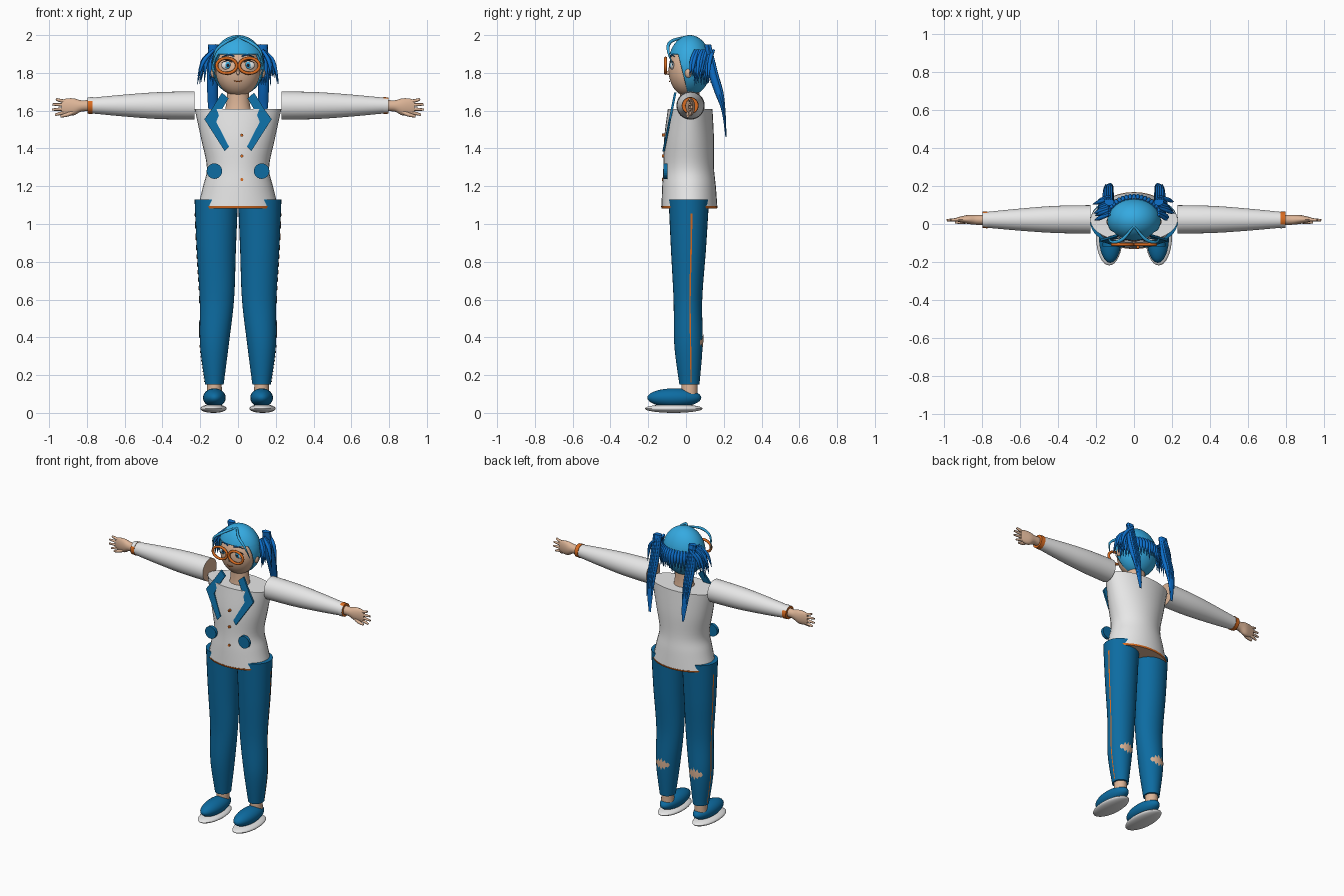
import bpy, bmesh, random
from math import sin, cos, pi, radians
from mathutils import Vector

if "Cube" in bpy.data.objects:
    bpy.data.objects.remove(bpy.data.objects["Cube"])
random.seed(4)


def material(name, r, g, b):
    m = bpy.data.materials.new(name)
    m.use_nodes = True
    m.diffuse_color = (r, g, b, 1)
    m.node_tree.nodes["Principled BSDF"].inputs["Base Color"].default_value = (r, g, b, 1)
    return m


SKIN = material("skin", 0.72, 0.46, 0.31)
WHITE = material("white", 0.8, 0.8, 0.8)
DENIM = material("deep blue", 0.004, 0.15, 0.36)
HAIR = material("light blue hair", 0.035, 0.4, 0.75)
TAIL = material("strong blue hair", 0.004, 0.16, 0.6)
ORANGE = material("orange", 0.7, 0.15, 0.015)
DARK = material("dark", 0.015, 0.015, 0.025)


def finish(name, bm, mats, smooth=True):
    bmesh.ops.recalc_face_normals(bm, faces=bm.faces[:])
    mesh = bpy.data.meshes.new(name)
    bm.to_mesh(mesh)
    bm.free()
    for m in mats:
        mesh.materials.append(m)
    ob = bpy.data.objects.new(name, mesh)
    bpy.context.collection.objects.link(ob)
    if smooth:
        bpy.ops.object.select_all(action='DESELECT')
        ob.select_set(True)
        bpy.context.view_layer.objects.active = ob
        bpy.ops.object.shade_smooth_by_angle(angle=radians(40))
    return ob


def spline(rows, f):
    """Smoothly interpolate rows of numbers; f runs from 0 to 1."""
    n = len(rows) - 1
    i = min(int(f * n), n - 1)
    t = f * n - i
    a, b = rows[i], rows[i + 1]
    p, q = rows[max(i - 1, 0)], rows[min(i + 2, n)]
    return [0.5 * (2 * y + (z - x) * t + (2 * x - 5 * y + 4 * z - w) * t * t
                   + (3 * y - x - 3 * z + w) * t ** 3) for x, y, z, w in zip(p, a, b, q)]


def ring_point(row, ang, axis='z', side=1, grow=0):
    t, u, ru, v, rv = row
    a, b = u + (ru + grow) * cos(ang), v + (rv + grow) * sin(ang)
    return Vector((side * a, b, t)) if axis == 'z' else Vector((side * t, a, b))


def loft(name, rows, mats, axis='z', side=1, steps=5, segs=32, rule=None):
    """Elliptical sections along an axis, with end caps."""
    bm = bmesh.new()
    count = (len(rows) - 1) * steps
    rings = [[bm.verts.new(ring_point(spline(rows, k / count), 2 * pi * j / segs, axis, side))
              for j in range(segs)] for k in range(count + 1)]
    for lo, hi in zip(rings, rings[1:]):
        for j in range(segs):
            bm.faces.new((lo[j], lo[j - 1], hi[j - 1], hi[j]))
    bm.faces.new(rings[0])
    bm.faces.new(rings[-1])
    bmesh.ops.recalc_face_normals(bm, faces=bm.faces[:])
    if rule:
        for f in bm.faces:
            f.material_index = rule(f)
    return finish(name, bm, mats)


def ball(name, loc, radii, mat, segs=32):
    bm = bmesh.new()
    bmesh.ops.create_uvsphere(bm, u_segments=segs, v_segments=segs // 2, radius=1)
    bmesh.ops.scale(bm, vec=radii, verts=bm.verts)
    bmesh.ops.translate(bm, vec=loc, verts=bm.verts)
    return finish(name, bm, [mat])


def strand(name, points, radius, mat, taper=(1, 0.8, 0.1), cyclic=False):
    cu = bpy.data.curves.new(name, 'CURVE')
    cu.dimensions = '3D'
    cu.bevel_depth, cu.bevel_resolution = radius, 2
    cu.use_fill_caps = True
    sp = cu.splines.new('POLY')
    fine = 1 if cyclic else 8
    n = (len(points) - 1) * fine
    sp.points.add(n)
    for k, pt in enumerate(sp.points):
        pt.co = (*spline(points, k / n), 1)
        pt.radius = 1 if cyclic else spline([(t,) for t in taper], k / n)[0]
    sp.use_cyclic_u = cyclic
    cu.materials.append(mat)
    ob = bpy.data.objects.new(name, cu)
    bpy.context.collection.objects.link(ob)
    bpy.ops.object.select_all(action='DESELECT')
    ob.select_set(True)
    bpy.context.view_layer.objects.active = ob
    bpy.ops.object.convert(target='MESH')


def plate(name, outline, depth_at, thick, mat):
    """Flat outline in x and z, pushed to a depth and thickened."""
    bm = bmesh.new()
    front = [bm.verts.new((x, depth_at(z), z)) for x, z in outline]
    back = [bm.verts.new((x, depth_at(z) + thick, z)) for x, z in outline]
    bm.faces.new(front)
    bm.faces.new(back[::-1])
    for j in range(len(front)):
        bm.faces.new((front[j - 1], front[j], back[j], back[j - 1]))
    finish(name, bm, [mat], smooth=False)


def disc(x, z, r):
    return [(x + r * cos(a * pi / 12), z + r * sin(a * pi / 12)) for a in range(24)]


# Jacket body, hem, buttons and neck
loft("jacket", [(1.09, 0, .213, .018, .148), (1.2, 0, .185, .016, .142), (1.3, 0, .165, .014, .134),
                (1.45, 0, .195, .016, .132), (1.61, 0, .23, .022, .118)], [WHITE, SKIN],
     rule=lambda f: 1 if f.normal.z < -0.9 else 0)
loft("jacket_hem", [(1.083, 0, .212, .018, .147), (1.094, 0, .215, .018, .15)], [ORANGE, SKIN], steps=1,
     rule=lambda f: 1 if f.normal.z < -0.9 else 0)
for z in (1.47, 1.36, 1.235):
    plate("button", disc(.02, z, .008), lambda z: -.128, .03, ORANGE)
loft("neck", [(1.58, 0, .075, .02, .06), (1.64, 0, .062, .02, .052), (1.74, 0, .055, .02, .05)], [SKIN])

LEG = [(1.13, .115, .115, .015, .107), (.87, .115, .104, .013, .093), (.6, .112, .091, .01, .076),
       (.36, .125, .076, .013, .075), (.15, .125, .049, .018, .053)]
LAPEL = [(.05, 1.665), (.085, 1.695), (.135, 1.615), (.178, 1.555), (.07, 1.385),
         (.048, 1.41), (.115, 1.54), (.098, 1.585)]


def leg_strip(name, side, angles, f_low, f_high, mat, cols):
    """Thin surface lying on the trouser leg; limits may vary across it."""
    bm = bmesh.new()
    grid = []
    for i in range(cols + 1):
        ang = angles[0] + (angles[1] - angles[0]) * i / cols
        lo, hi = f_low(i), f_high(i)
        grid.append([bm.verts.new(ring_point(spline(LEG, lo + (hi - lo) * k / 24), ang, 'z', side, .003))
                     for k in range(25)])
    for a, b in zip(grid, grid[1:]):
        for k in range(24):
            bm.faces.new((a[k], b[k], b[k + 1], a[k + 1]))
    finish(name, bm, [mat])


for s, label in ((1, "left_"), (-1, "right_")):
    # Trouser leg with side stripe and a ragged hole on the calf
    loft(label + "trouser_leg", LEG, [DENIM], side=s, steps=8)
    leg_strip(label + "stripe", s, (.1, .19), lambda i: .09, lambda i: .98, ORANGE, 2)
    jag = [0.006, .02, .012, .038, .018, .046, .02, .036, .012, .02, .006]
    leg_strip(label + "calf_hole", s, (radians(50), radians(130)), lambda i: .735 - jag[i],
              lambda i: .735 + jag[10 - i], SKIN, 10)
    # Ankle and shoe
    loft(label + "ankle", [(.1, .125, .04, .018, .042), (.17, .125, .038, .018, .042)], [SKIN], side=s)
    ball(label + "shoe", (s * .125, -.062, .08), (.06, .143, .05), DENIM)
    ball(label + "sole", (s * .13, -.065, .023), (.07, .153, .023), WHITE)

    # Sleeve, open toward the shoulder, and cuff
    loft(label + "sleeve", [(.23, .024, .075, 1.627, .075), (.42, .024, .071, 1.627, .071),
                            (.6, .023, .058, 1.627, .058), (.78, .022, .041, 1.627, .041)],
         [WHITE, SKIN], 'x', s, rule=lambda f: 1 if f.normal.x * s < -0.9 else 0)
    loft(label + "cuff", [(.77, .022, .045, 1.627, .045), (.797, .022, .043, 1.627, .043)],
         [ORANGE, WHITE], 'x', s, steps=2,
         rule=lambda f: int(f.normal.y < -.5) if s > 0 else int(f.normal.z > .6))
    # Hand
    loft(label + "hand", [(.78, .022, .026, 1.627, .03), (.83, .022, .026, 1.625, .03),
                          (.87, .024, .024, 1.62, .045), (.91, .024, .016, 1.62, .044),
                          (.935, .024, .01, 1.62, .034)], [SKIN], 'x', s, segs=20)
    for i, tip in enumerate((.963, .983, .985, .968)):
        z = 1.648 - i * .019
        spread = (1.5 - i) * .009
        strand(label + "finger", [(s * .91, .024, z), (s * .945, .022, z + spread * .5),
                                  (s * tip, .02, z + spread)], .0095, SKIN, (1, .9, .6))
    strand(label + "thumb", [(s * .86, .02, 1.6), (s * .9, .01, 1.58), (s * .94, .01, 1.57)],
           .012, SKIN, (1, .9, .6))

    # Lapel and pocket
    plate(label + "lapel", [(s * x, z) for x, z in LAPEL], lambda z: -.125 + (z - 1.385) * .2, .012, DENIM)
    plate(label + "pocket", disc(s * .125, 1.28, .041), lambda z: -.118, .02, DENIM)

    # Eye, brow, ear and glasses rim
    ball(label + "eye", (s * .055, -.072, 1.84), (.034, .012, .024), WHITE, 24)
    ball(label + "iris", (s * .053, -.08, 1.84), (.016, .007, .018), HAIR, 20)
    ball(label + "pupil", (s * .053, -.084, 1.84), (.008, .005, .01), DARK, 16)
    strand(label + "eyelid", [(s * .02, -.082, 1.85), (s * .053, -.082, 1.866), (s * .088, -.066, 1.852)],
           .003, DARK, (.5, 1, .5))
    strand(label + "brow", [(s * .02, -.082, 1.888), (s * .05, -.075, 1.896), (s * .085, -.06, 1.885)],
           .004, TAIL, (1, 1, .4))
    ball(label + "ear", (s * .131, .012, 1.8), (.014, .019, .026), SKIN, 20)
    rim = [(s * .06 + .053 * cos(a * pi / 18), -.108, 1.838 + .04 * sin(a * pi / 18)) for a in range(36)]
    strand(label + "glasses_rim", rim, .0085, ORANGE, cyclic=True)

    # Loose front lock, pigtail and side tuft
    strand(label + "front_lock", [(0, -.01, 1.99), (s * .06, -.08, 1.965), (s * .115, -.095, 1.92),
                                  (s * .138, -.07, 1.84)], .009, HAIR, (.6, 1, .8, .2))
    loft(label + "pigtail", [(1.95, .13, .026, .115, .018), (1.8, .135, .03, .142, .023),
                             (1.7, .135, .028, .172, .022), (1.6, .132, .024, .198, .01),
                             (1.46, .125, .008, .212, .003)], [TAIL], side=s, segs=12)
    for k in range(4):
        x = .118 + k * .011
        strand(label + "pigtail_strand", [(s * x, .125, 1.95), (s * x, .162, 1.8), (s * x, .195, 1.68),
                                          (s * (x - .003), .21, 1.5 + k * .02)], .007, TAIL, (1, 1, .8, .2))
    for k in range(9):
        y = .03 + k * .012
        out = .16 + random.random() * .06
        strand(label + "side_tuft", [(s * .13, y + .02, 1.92), (s * (.13 + out) / 1.85, y, 1.86),
                                     (s * out, y - .01, 1.79 - random.random() * .06)],
               .011, TAIL, (.7, 1, .1))

# Head and hair cap with the face left open
ball("face", (0, .005, 1.815), (.118, .097, .138), SKIN, 48)
ball("nose", (0, -.093, 1.8), (.008, .01, .012), SKIN, 16)
strand("mouth", [(-.02, -.085, 1.758), (0, -.088, 1.754), (.02, -.085, 1.758)], .003, ORANGE, (.4, 1, .4))
cap = ball("hair_cap", (0, .02, 1.84), (.141, .115, .16), HAIR, 64)
bm = bmesh.new()
bm.from_mesh(cap.data)
for point, normal in (((0, 0, 1.9), (0, 0, 1)), ((0, -.03, 0), (0, 1, .25))):
    if normal[1]:
        point = (0, -.03, 1.85)
    bmesh.ops.bisect_plane(bm, geom=bm.verts[:] + bm.edges[:] + bm.faces[:], plane_co=point, plane_no=normal)
hidden = [f for f in bm.faces if f.calc_center_median().z < 1.9
          and f.calc_center_median().y + .03 + .25 * (f.calc_center_median().z - 1.85) < 0]
bmesh.ops.delete(bm, geom=hidden, context='FACES')
bm.to_mesh(cap.data)
bm.free()
solid = cap.modifiers.new("thickness", 'SOLIDIFY')
solid.thickness = .006

# Row of short locks around the back of the head
for k in range(21):
    a = radians(12 + k * 7.8)
    c, d = cos(a), sin(a)
    strand("back_lock", [(.136 * c, .02 + .11 * d, 1.885), (.15 * c, .02 + .128 * d, 1.84),
                         (.15 * c, .02 + .13 * d, 1.77 - random.random() * .04)], .011, TAIL, (.6, 1, .1))
